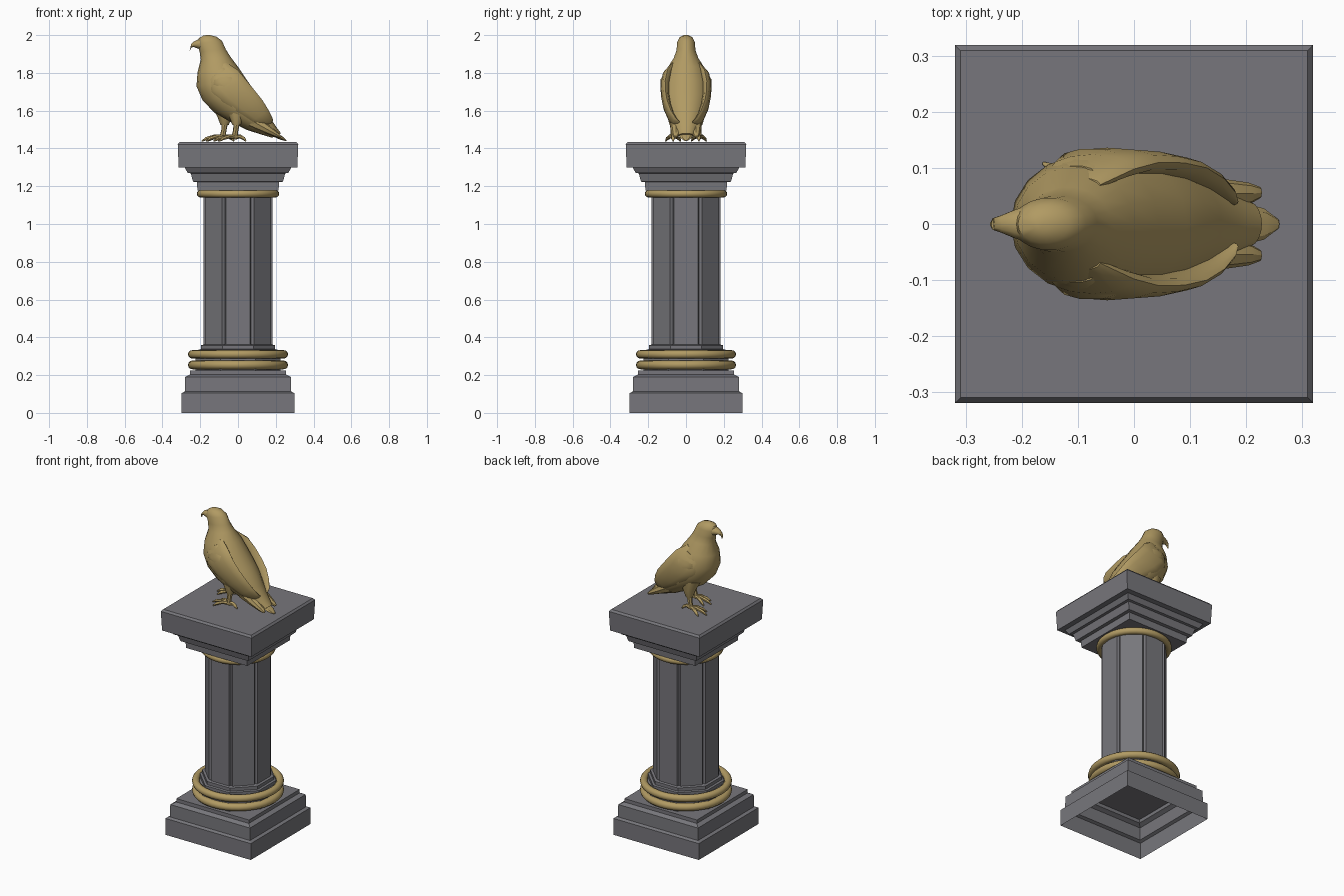
import bpy, bmesh, math
from mathutils import Vector

if "Cube" in bpy.data.objects:
    bpy.data.objects.remove(bpy.data.objects["Cube"])


def material(name, rgb):
    m = bpy.data.materials.new(name)
    m.diffuse_color = (*rgb, 1)
    m.use_nodes = True
    m.node_tree.nodes["Principled BSDF"].inputs["Base Color"].default_value = m.diffuse_color
    return m


STONE = material("grey stone", (0.185, 0.183, 0.20))
GOLD = material("old gold", (0.44, 0.325, 0.125))


def skin(name, rings, mat, smooth=None, cap_start=True, cap_end=True):
    """Skin a list of equal point rings into one mesh object."""
    bm = bmesh.new()
    rows = [[bm.verts.new(p) for p in r] for r in rings]
    n = len(rows[0])
    for a, b in zip(rows, rows[1:]):
        for i in range(n):
            bm.faces.new((a[i], a[(i + 1) % n], b[(i + 1) % n], b[i]))
    if cap_start:
        bm.faces.new(rows[0][::-1])
    if cap_end:
        bm.faces.new(rows[-1])
    bmesh.ops.recalc_face_normals(bm, faces=bm.faces)
    me = bpy.data.meshes.new(name)
    bm.to_mesh(me)
    bm.free()
    me.materials.append(mat)
    ob = bpy.data.objects.new(name, me)
    bpy.context.collection.objects.link(ob)
    if smooth:
        smooth_object(ob, smooth)
    return ob


def smooth_object(ob, deg):
    bpy.ops.object.select_all(action='DESELECT')
    ob.select_set(True)
    bpy.context.view_layer.objects.active = ob
    bpy.ops.object.shade_smooth_by_angle(angle=math.radians(deg))


def prism(name, profile, sides, **kw):
    """Regular-sided stack from (apothem, z) pairs."""
    k = 1 / math.cos(math.pi / sides)
    rings = [[(h * k * math.cos((i + .5) * math.tau / sides),
               h * k * math.sin((i + .5) * math.tau / sides), z)
              for i in range(sides)] for h, z in profile]
    return skin(name, rings, STONE, **kw)


def loft(name, sections, sides=14, smooth=40):
    """Ellipses spanning front (x,z) to back (x,z), at side y, half width w."""
    rings = []
    for fx, fz, bx, bz, y, w in sections:
        f, b = Vector((fx, y, fz)), Vector((bx, y, bz))
        c, d = (f + b) / 2, (f - b) / 2
        rings.append([c + d * math.cos(t) + Vector((0, w * math.sin(t), 0))
                      for t in (i * math.tau / sides for i in range(sides))])
    return skin(name, rings, GOLD, smooth)


def tube(name, points, radii, sides=7):
    pts = [Vector(p) for p in points]
    rings = []
    for i, (p, r) in enumerate(zip(pts, radii)):
        d = pts[min(i + 1, len(pts) - 1)] - pts[max(i - 1, 0)]
        q = d.to_track_quat('Z', 'Y')
        rings.append([p + q @ Vector((r * math.cos(t), r * math.sin(t), 0))
                      for t in (j * math.tau / sides for j in range(sides))])
    return skin(name, rings, GOLD, 50)


# Stepped square base, hollow underneath
prism("base", [(.30, 0), (.30, .104), (.282, .112), (.28, .19), (.265, .198),
               (.255, .203), (.255, .225)], 4, cap_start=False)

# Octagonal foot inside the rings
prism("shaft_foot", [(.225, .222), (.225, .305), (.208, .315), (.208, .335),
                     (.195, .338), (.195, .358), (.182, .362)], 8)

# Octagonal shaft with a groove down every corner
outline = []
for i in range(8):
    a = i * math.pi / 4
    u, v = Vector((math.cos(a), math.sin(a), 0)), Vector((-math.sin(a), math.cos(a), 0))
    outline += [u * .182 - v * .064, u * .182 + v * .064]
    g = a + math.pi / 8
    outline.append(Vector((math.cos(g), math.sin(g), 0)) * .18)
skin("shaft", [[p + Vector((0, 0, z)) for p in outline] for z in (.355, 1.19)], STONE)

# Square stepped capital
prism("capital", [(.215, 1.178), (.217, 1.222), (.238, 1.224), (.25, 1.268),
                  (.266, 1.27), (.282, 1.298), (.314, 1.30), (.319, 1.418),
                  (.319, 1.422), (.309, 1.434)], 4)

# Gold rings
for name, z, outer, minor in (("lower_ring", .254, .265, .023),
                              ("middle_ring", .31, .265, .022),
                              ("upper_ring", 1.16, .218, .02)):
    bpy.ops.mesh.primitive_torus_add(major_radius=outer - minor, minor_radius=minor,
                                     major_segments=40, minor_segments=12,
                                     location=(0, 0, z))
    ring = bpy.context.object
    ring.name = name
    ring.data.materials.append(GOLD)
    smooth_object(ring, 60)

# Bird body, from crown to tail root
loft("bird_body", [
    (-.180, 1.999, -.150, 2.000, 0, .012), (-.207, 1.984, -.115, 1.992, 0, .034),
    (-.217, 1.955, -.085, 1.970, 0, .047), (-.203, 1.912, -.065, 1.925, 0, .051),
    (-.197, 1.870, -.040, 1.885, 0, .066), (-.214, 1.805, -.002, 1.835, 0, .102),
    (-.220, 1.730, .045, 1.765, 0, .122), (-.188, 1.655, .095, 1.695, 0, .127),
    (-.125, 1.590, .132, 1.640, 0, .117), (-.040, 1.540, .157, 1.590, 0, .098),
    (.050, 1.497, .182, 1.545, 0, .076), (.120, 1.475, .205, 1.510, 0, .058),
    (.180, 1.457, .228, 1.480, 0, .040)], 18)

# Hooked beak
loft("beak", [(-.180, 1.915, -.180, 1.985, 0, .038), (-.215, 1.930, -.213, 1.976, 0, .026),
              (-.238, 1.938, -.236, 1.965, 0, .016), (-.254, 1.928, -.248, 1.952, 0, .011),
              (-.257, 1.916, -.251, 1.922, 0, .004)], 10)

# Wedge tail: middle feather
loft("tail_middle", [(.06, 1.52, .09, 1.55, 0, .05), (.15, 1.478, .175, 1.50, 0, .045),
                     (.225, 1.446, .238, 1.462, 0, .028),
                     (.256, 1.438, .259, 1.442, 0, .008)], 8, 30)

for s, side in ((-1, "near"), (1, "far")):
    # Folded wing with a covert layer over the flight feathers
    loft(side + "_wing", [
        (-.125, 1.830, -.060, 1.855, s * .070, .012), (-.150, 1.765, .000, 1.815, s * .098, .026),
        (-.140, 1.700, .045, 1.760, s * .110, .026), (-.085, 1.645, .090, 1.705, s * .109, .023),
        (-.010, 1.590, .130, 1.655, s * .100, .021), (.070, 1.540, .162, 1.602, s * .080, .018),
        (.135, 1.512, .182, 1.562, s * .055, .014), (.172, 1.530, .186, 1.548, s * .040, .006)], 12)
    loft(side + "_wing_covert", [
        (-.135, 1.800, -.070, 1.830, s * .092, .012), (-.135, 1.740, -.020, 1.780, s * .113, .022),
        (-.085, 1.690, .020, 1.730, s * .116, .018), (-.020, 1.645, .050, 1.680, s * .113, .012),
        (.020, 1.630, .040, 1.645, s * .106, .005)], 10)
    # Outer tail feathers
    loft(side + "_tail_feather", [
        (.05, 1.515, .11, 1.57, s * .055, .030), (.13, 1.485, .165, 1.525, s * .054, .028),
        (.195, 1.462, .212, 1.486, s * .054, .020), (.222, 1.456, .228, 1.466, s * .056, .010)], 8, 30)
    # Feathered thigh and bare shank
    fx, fy = (-.075 if s > 0 else -.012), s * .068
    loft(side + "_thigh", [(fx - .07, 1.63, fx + .07, 1.63, s * .06, .045),
                           (fx - .035, 1.57, fx + .045, 1.57, s * .065, .036),
                           (fx - .018, 1.525, fx + .026, 1.525, fy, .02)], 10)
    tube(side + "_shank", [(fx + .005, fy, 1.54), (fx, fy, 1.495), (fx - .008, fy, 1.455)],
         [.018, .014, .017])
    # Three front toes and one hind toe, ending in claws
    for i, (ang, length) in enumerate(((-28, .105), (0, .118), (30, .10), (180, .055))):
        a = math.radians(ang)
        dx, dy = -math.cos(a) * length, s * math.sin(a) * length
        path = [(fx + dx * t, fy + dy * t * .8, z) for t, z in
                ((0, 1.46), (.4, 1.464), (.78, 1.452), (1, 1.438))]
        tube(f"{side}_toe_{i + 1}", path, [.013, .011, .009, .003])
